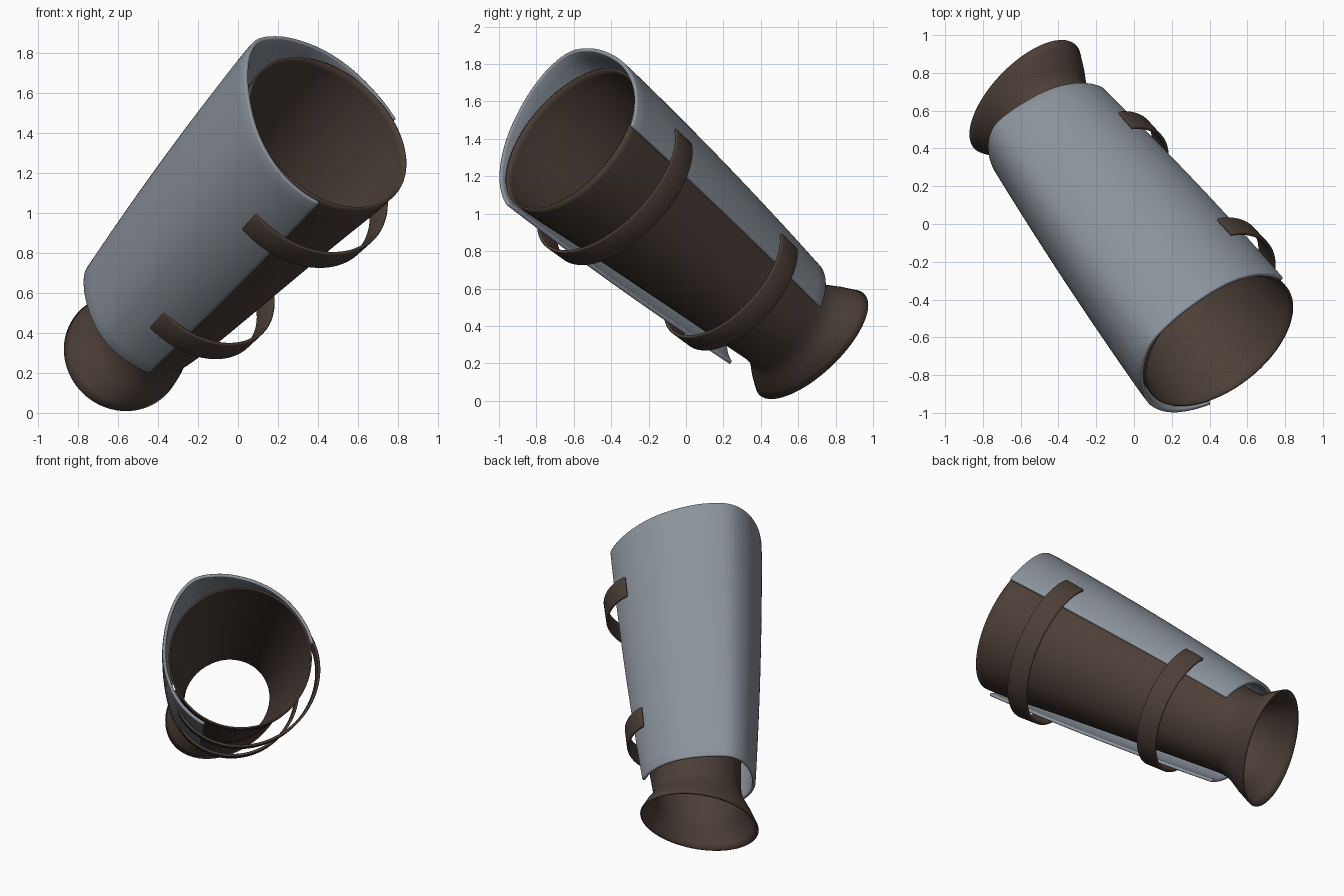
import bpy, math
from mathutils import Vector

if "Cube" in bpy.data.objects:
    bpy.data.objects.remove(bpy.data.objects["Cube"])

# Forearm frame: W runs wrist to elbow, U points to the plate opening
W = Vector((0.51, -0.65, 0.56)).normalized()
U = Vector((0.682, 0.058, -0.728))
U = (U - W * U.dot(W)).normalized()
V = W.cross(U)
C = Vector((0.449, -0.617, 1.40))


def material(name, col):
    m = bpy.data.materials.new(name)
    m.diffuse_color = (*col, 1)
    m.use_nodes = True
    m.node_tree.nodes["Principled BSDF"].inputs["Base Color"].default_value = m.diffuse_color
    return m


leather = material("brown leather", (0.072, 0.049, 0.038))
steel = material("grey steel", (0.26, 0.295, 0.335))


def curve(table, x):
    """Smooth value through (x, value) pairs."""
    n = len(table)
    i = 0
    while i < n - 2 and x > table[i + 1][0]:
        i += 1
    (x0, a), (x1, b) = table[i], table[i + 1]

    def slope(k):
        lo, hi = table[max(k - 1, 0)], table[min(k + 1, n - 1)]
        return (hi[1] - lo[1]) / (hi[0] - lo[0])
    h = x1 - x0
    t = (x - x0) / h
    return ((2*t**3 - 3*t*t + 1) * a + (t**3 - 2*t*t + t) * h * slope(i)
            + (3*t*t - 2*t**3) * b + (t**3 - t*t) * h * slope(i + 1))


def sheet(name, point, nu, nv, closed, thickness, mat, bevel=0.0):
    """Grid surface from point(i/nu, j/nv), thickened inward."""
    cols = nu if closed else nu + 1
    verts = [point(i / nu, j / nv) for j in range(nv + 1) for i in range(cols)]
    faces = []
    for j in range(nv):
        for i in range(nu):
            k = (i + 1) % cols
            faces.append((j*cols + i, (j+1)*cols + i, (j+1)*cols + k, j*cols + k))
    me = bpy.data.meshes.new(name)
    me.from_pydata(verts, [], faces)
    # normals must look away from the arm axis
    f = me.polygons[0]
    d = f.center - C
    if f.normal.dot(d - W * d.dot(W)) < 0:
        me.flip_normals()
    me.materials.append(mat)
    ob = bpy.data.objects.new(name, me)
    bpy.context.collection.objects.link(ob)
    s = ob.modifiers.new("thickness", 'SOLIDIFY')
    s.thickness = thickness
    s.offset = -1
    s.use_even_offset = True
    if bevel:
        b = ob.modifiers.new("soft edge", 'BEVEL')
        b.width = bevel
        b.segments = 2
        b.limit_method = 'ANGLE'
        b.angle_limit = math.radians(50)
    bpy.ops.object.select_all(action='DESELECT')
    ob.select_set(True)
    bpy.context.view_layer.objects.active = ob
    bpy.ops.object.shade_smooth_by_angle(angle=math.radians(40))
    return ob


def place(r_u, r_v, ang, w, shift=0.0):
    return C + W * w + U * (r_u * math.cos(ang) + shift) + V * (r_v * math.sin(ang))


# Sleeve: round at the elbow, narrow at the wrist, oval flared cuff
RU = [(0, .458), (.1, .452), (.5, .405), (.9, .362), (1.3, .321), (1.68, .281),
      (1.8, .268), (1.9, .29), (1.98, .302)]
RV = [(0, .458), (.1, .452), (.5, .405), (.9, .362), (1.3, .321), (1.68, .289),
      (1.8, .298), (1.9, .366), (1.98, .415)]
SHIFT = [(0, 0), (1.5, 0), (1.75, -.01), (1.98, -.018)]


def sleeve_point(a, b):
    d = 1.98 * b
    ang = a * math.tau
    # the cuff rim tilts slightly
    tilt = 0.02 * math.sin(ang) * max(0, (d - 1.75) / 0.23)
    return place(curve(RU, d), curve(RV, d), ang, tilt - d, curve(SHIFT, d))


sheet("sleeve", sleeve_point, 72, 50, True, 0.010, leather)

# Plate: open shell with a rounded ridge opposite the opening
RIDGE = [(65, .482), (90, .477), (115, .487), (140, .513), (160, .555), (174, .583),
         (187, .568), (202, .535), (220, .506), (245, .495), (270, .495), (295, .495)]


def plate_point(a, b):
    deg = 65 + 230 * a
    fold = min(deg, 360 - deg)
    rise = (fold - 65) / 115
    top = 0.085 * rise * rise * (3 - 2 * rise)
    low = -1.69 - 0.03 * rise
    w = top + (low - top) * b
    d = max(-w, 0)
    # the ridge side narrows less toward the wrist
    full = min(max((deg - 150) / 40, 0), 1) * min(max((295 - deg) / 50, 0), 1)
    full = full * full * (3 - 2 * full)
    r = curve(RIDGE, deg) * (1 - (0.095 - 0.012 * full) * d - (0.04 - 0.008 * full) * d * d)
    return place(r, r, math.radians(deg), w)


sheet("forearm_plate", plate_point, 72, 24, False, 0.022, steel, 0.007)


# Straps: bands bridging the opening and lapping onto the plate
def strap(name, w, r_mid, r_end, reach):
    def point(a, b):
        t = 2 * a - 1
        off = 0.14 * (b - 0.5)
        r = (r_mid + (r_end - r_mid) * t ** 4) * (1 + 0.15 * off)
        return place(r, r, math.radians(reach * t), w + off)
    sheet(name, point, 48, 2, False, 0.017, leather, 0.005)


strap("upper_strap", -0.37, 0.526, 0.483, 89)
strap("lower_strap", -1.32, 0.432, 0.412, 90)
